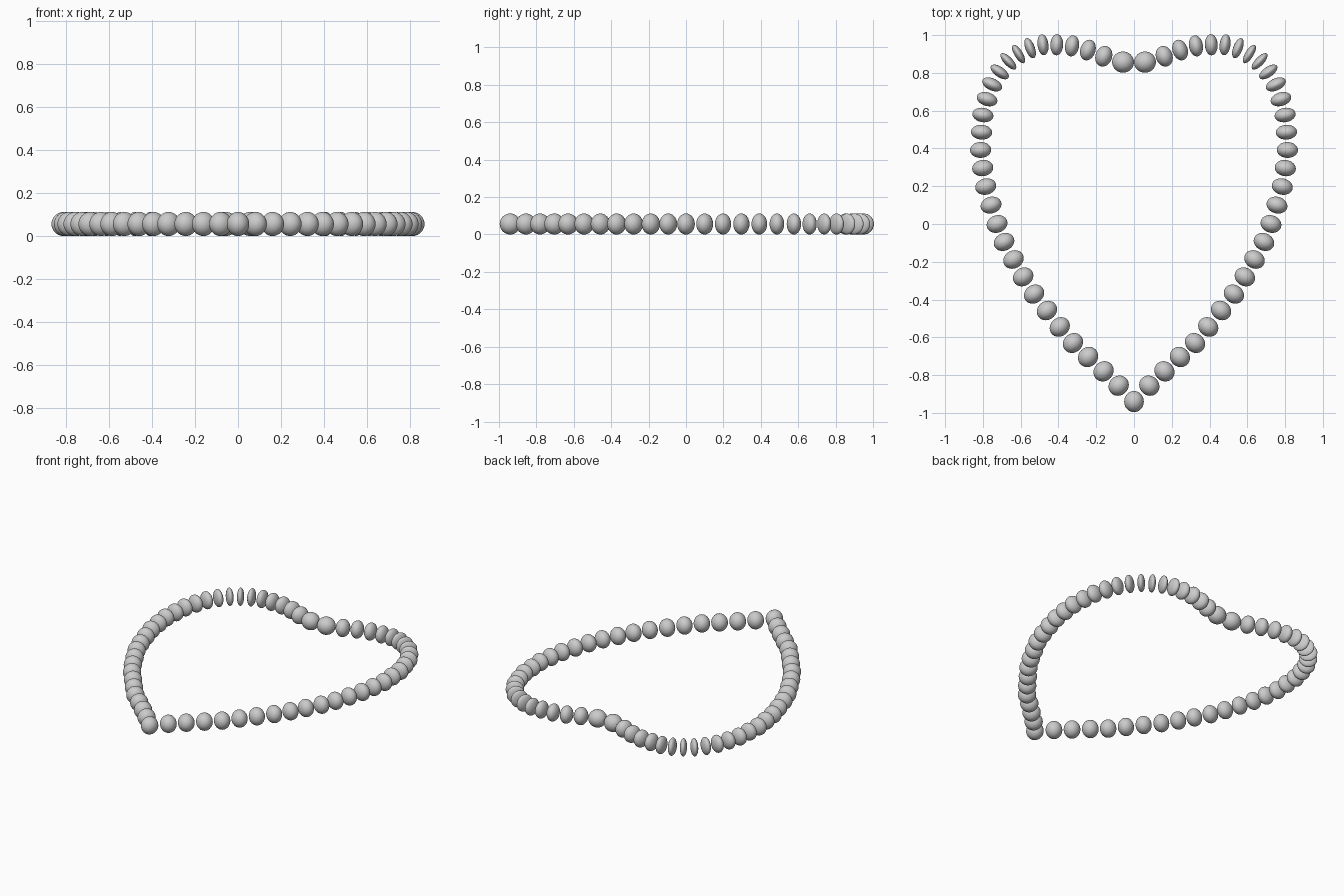
import bpy
from mathutils import Vector, Matrix

R = 0.056  # bead radius across the strand

# Right half of the heart, cleft to tip: x, y, half thickness along the strand
HALF = [
    (0.058, 0.857, .058), (0.160, 0.888, .044), (0.244, 0.921, .040),
    (0.328, 0.943, .037), (0.409, 0.949, .034), (0.482, 0.949, .029),
    (0.550, 0.931, .025), (0.611, 0.900, .022), (0.665, 0.861, .023),
    (0.711, 0.805, .027), (0.751, 0.739, .032), (0.778, 0.661, .036),
    (0.800, 0.577, .038), (0.807, 0.486, .039), (0.812, 0.392, .042),
    (0.801, 0.296, .043), (0.785, 0.198, .043), (0.757, 0.100, .044),
    (0.725, 0.000, .046), (0.688, -0.095, .046), (0.638, -0.188, .047),
    (0.587, -0.280, .048), (0.529, -0.371, .048), (0.461, -0.458, .049),
    (0.393, -0.545, .049), (0.323, -0.630, .050), (0.243, -0.704, .051),
    (0.161, -0.780, .051), (0.081, -0.856, .051),
]
TIP = (0, -0.940, .052)

# Full closed loop of beads by mirroring
loop = HALF + [TIP] + [(-x, y, t) for x, y, t in reversed(HALF)]

# One smooth bead, shared by all
bpy.ops.mesh.primitive_uv_sphere_add(segments=32, ring_count=16, radius=1)
first = bpy.context.object
bpy.ops.object.shade_smooth()
mesh = first.data
mesh.name = "bead"
bpy.data.objects.remove(first)

# Place each bead, squashed along the local direction of the strand
n = len(loop)
for i, (x, y, t) in enumerate(loop):
    a, b = loop[i - 1], loop[(i + 1) % n]
    d = Vector((b[0] - a[0], b[1] - a[1], 0)).normalized()
    side = Vector((-d.y, d.x, 0))
    rot = Matrix((d, side, Vector((0, 0, 1)))).transposed().to_4x4()
    bead = bpy.data.objects.new(f"bead_{i:02d}", mesh)
    bpy.context.collection.objects.link(bead)
    bead.matrix_world = (Matrix.Translation((x, y, R)) @ rot
                         @ Matrix.Diagonal((t, R, R, 1)))
